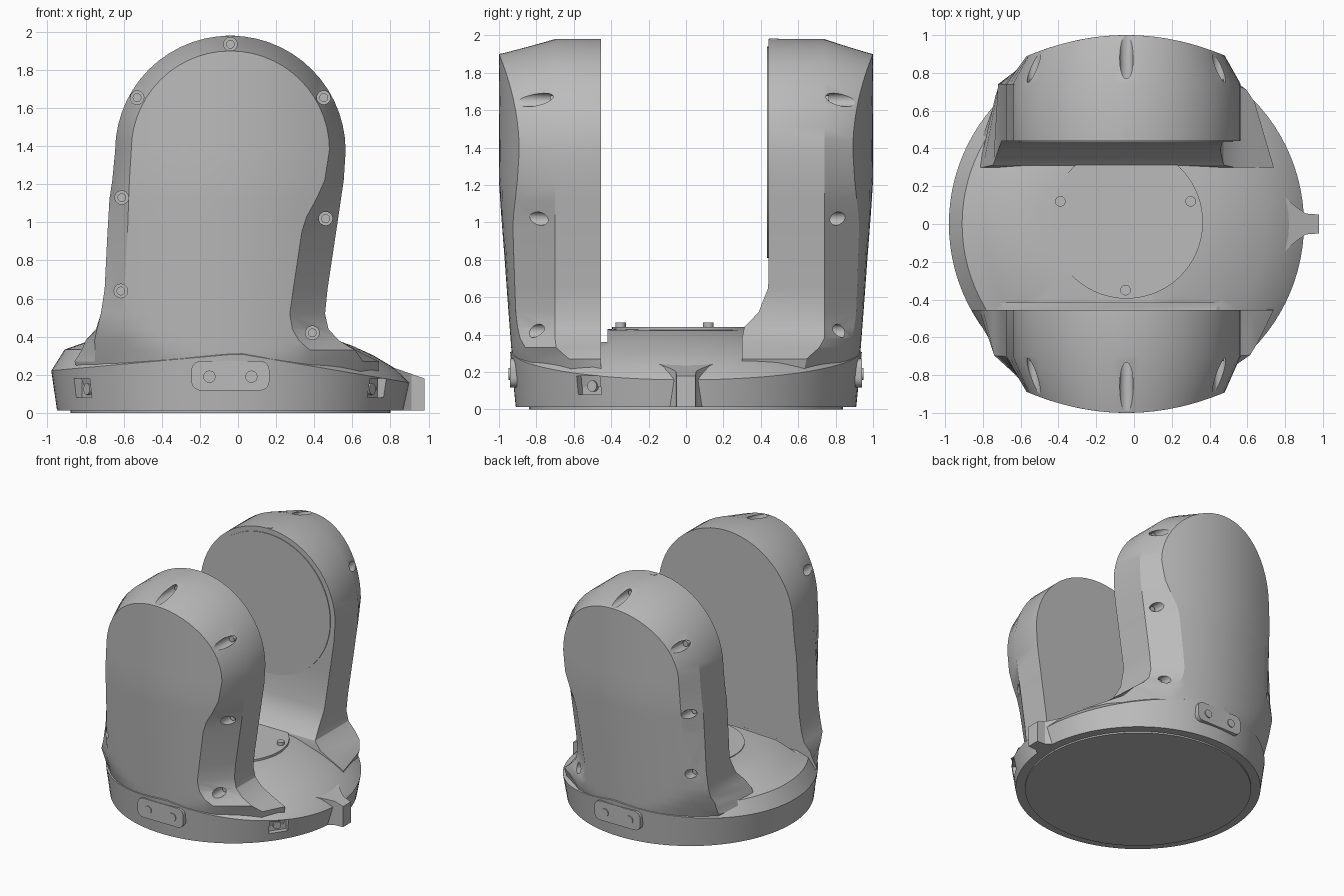
import bpy, bmesh
from math import sin, cos, pi, hypot, radians
from mathutils import Matrix, Vector

if "Cube" in bpy.data.objects:
    bpy.data.objects.remove(bpy.data.objects["Cube"])

CX = -0.04  # axis of the round base

grey = bpy.data.materials.new("housing grey")
grey.use_nodes = True
grey.diffuse_color = (0.5, 0.5, 0.5, 1)
grey.node_tree.nodes["Principled BSDF"].inputs["Base Color"].default_value = (0.5, 0.5, 0.5, 1)


def finish(name, bm, angle=28):
    bmesh.ops.recalc_face_normals(bm, faces=bm.faces)
    mesh = bpy.data.meshes.new(name)
    bm.to_mesh(mesh)
    bm.free()
    ob = bpy.data.objects.new(name, mesh)
    bpy.context.collection.objects.link(ob)
    mesh.materials.append(grey)
    smooth(ob, angle)
    return ob


def smooth(ob, angle=28):
    bpy.ops.object.select_all(action='DESELECT')
    ob.select_set(True)
    bpy.context.view_layer.objects.active = ob
    bpy.ops.object.shade_smooth_by_angle(angle=radians(angle))


def add_cyl(bm, start, axis, length, radius, segments=20):
    axis = Vector(axis).normalized()
    mid = Vector(start) + axis * length / 2
    m = Matrix.Translation(mid) @ axis.to_track_quat('Z', 'Y').to_matrix().to_4x4()
    bmesh.ops.create_cone(bm, cap_ends=True, segments=segments, radius1=radius,
                          radius2=radius, depth=length, matrix=m)


def add_box(bm, loc, size, turn=0.0):
    m = Matrix.Translation(loc) @ Matrix.Rotation(turn, 4, 'Z') @ Matrix.Diagonal((*size, 1))
    return bmesh.ops.create_cube(bm, size=1, matrix=m)["verts"]


def cut(ob, bm):
    tool = finish("cutter", bm)
    tool.hide_render = True
    mod = ob.modifiers.new("cut", 'BOOLEAN')
    mod.operation, mod.solver, mod.object = 'DIFFERENCE', 'EXACT', tool
    bpy.context.view_layer.objects.active = ob
    bpy.ops.object.modifier_apply(modifier=mod.name)
    bpy.data.objects.remove(tool)
    smooth(ob)


# Round base: rings from the foot up over the sloping rim to the floor
def rim_height(x):
    return 0.16 + 0.17 * (0.89 - x) if x > 0 else 0.31 + 0.09 * x


SEG = 96
bm = bmesh.new()
rings = []
for r, rise, extra in [(0.91, None, 0), (0.94, 0, 0), (0.87, 0.26, 0.26), (0.75, 0.52, 0.2),
                       (0.64, 0.7, 0.27), (0.45, 0.95, 0.05), (0.25, 1, 0)]:
    ring = []
    for i in range(SEG):
        c, s = cos(2 * pi * i / SEG), sin(2 * pi * i / SEG)
        rim = rim_height(CX + 0.94 * c)
        z = 0.012 if rise is None else rim + (0.435 - rim) * (rise + extra * max(0, -c))
        ring.append(bm.verts.new((CX + r * c, r * s, z)))
    rings.append(ring)
for a, b in zip(rings, rings[1:]):
    for i in range(SEG):
        j = (i + 1) % SEG
        bm.faces.new((a[i], a[j], b[j], b[i]))
bm.faces.new(rings[0])
bm.faces.new(rings[-1])
base = finish("round_base", bm)

# Groove along the front arm and bolt pockets in the base wall
bm = bmesh.new()
add_box(bm, (-0.08, -0.437, 0.46), (1.3, 0.035, 0.2))
pocket_angles = (radians(-147), radians(-34))
for a in pocket_angles:
    add_box(bm, (CX + 0.93 * cos(a), 0.93 * sin(a), 0.13), (0.1, 0.15, 0.1), a)
cut(base, bm)

bm = bmesh.new()
for a in pocket_angles:
    add_cyl(bm, (CX + 0.86 * cos(a), 0.86 * sin(a), 0.125), (cos(a), sin(a), 0), 0.04, 0.03)
finish("base_bolts", bm)

bm = bmesh.new()
add_cyl(bm, (CX, 0, 0), (0, 0, 1), 0.03, 0.84, 96)
finish("foot_disc", bm)

# Pointed spout on the rim
bm = bmesh.new()
outline = [(0.78, 0.16), (0.86, 0.09), (0.91, 0.055), (0.98, 0.05)]
outline += [(x, -y) for x, y in reversed(outline)]
low = [bm.verts.new((x, y, 0.012)) for x, y in outline]
top = [bm.verts.new((x, y, 0.18 + 0.35 * (0.98 - x))) for x, y in outline]
bm.faces.new(low)
bm.faces.new(top)
for i in range(len(low)):
    j = (i + 1) % len(low)
    bm.faces.new((low[i], low[j], top[j], top[i]))
finish("rim_spout", bm)

# Arm outline: z, outer left, outer right, panel left, panel right
LEVELS = [(0.12, -0.80, 0.74, -0.66, 0.40), (0.27, -0.86, 0.74, -0.68, 0.40),
          (0.33, -0.82, 0.62, -0.66, 0.38), (0.38, -0.80, 0.53, -0.63, 0.32),
          (0.44, -0.745, 0.475, -0.61, 0.285), (0.52, -0.72, 0.457, -0.60, 0.272),
          (0.65, -0.70, 0.47, -0.595, 0.29), (0.95, -0.685, 0.515, -0.58, 0.335),
          (1.03, -0.68, 0.527, -0.577, 0.36), (1.12, -0.675, 0.54, -0.574, 0.41),
          (1.22, -0.66, 0.555, -0.57, 0.455)]
BOLTS = [(-0.04, 1.935), (-0.53, 1.655), (0.45, 1.655), (-0.61, 1.13), (0.46, 1.02),
         (-0.615, 0.64), (0.39, 0.42)]
ACROSS = 14
rows = [((l, z), (r, z), (pl, z), (pr, z)) for z, l, r, pl, pr in LEVELS]
for k in range(15):
    a = pi / 2 * k / 14
    c, s = cos(a), sin(a)
    rows.append(((CX - 0.605 * c, 1.375 + 0.605 * s), (CX + 0.605 * c, 1.375 + 0.605 * s),
                 (CX - 0.52 * c, 1.38 + 0.52 * s), (CX + 0.52 * c, 1.38 + 0.52 * s)))


def panel_depth(x, z):
    return 1.0 - 0.4 * (x - CX) ** 2 - 0.075 * max(0, 1.2 - z)


def arm(name, side, seam, inner, fillet):
    def point(x, depth, z):
        limit = 0.93 + 0.3 * (z - 0.25)
        k = min(1, limit / hypot(x - CX, depth))
        return CX + (x - CX) * k, side * depth * k, z

    bm = bmesh.new()
    grid = []
    for (lx, lz), (rx, rz), (px, pz), (qx, qz) in rows:
        toe = fillet * (max(0, 0.66 - max(lz, 0.43)) / 0.23) ** 2
        pts = [point(lx, inner - toe, lz), point(lx, seam, lz)]
        for i in range(ACROSS + 1):
            x = px + (qx - px) * i / ACROSS
            pts.append(point(x, panel_depth(x, pz), pz))
        pts += [point(rx, seam, rz), point(rx, inner - toe, rz)]
        grid.append([bm.verts.new(p) for p in pts])
    n = len(grid[0])
    for a, b in zip(grid, grid[1:]):
        for i in range(n):
            j = (i + 1) % n
            bm.faces.new((a[i], a[j], b[j], b[i]))
    bm.faces.new(grid[0])
    bmesh.ops.remove_doubles(bm, verts=bm.verts, dist=0.0005)
    ob = finish(name, bm)

    # Bolt slots cut along the shoulder, with bolt heads inside
    slots, heads = bmesh.new(), bmesh.new()
    for x, z in BOLTS:
        add_cyl(slots, (x, side * (seam - 0.012), z), (0, side, 0), 0.3, 0.036)
        add_cyl(heads, (x, side * (seam - 0.02), z), (0, side, 0), 0.045, 0.023)
    cut(ob, slots)
    finish(name + "_bolts", heads)

    # Connector plate at the foot of the arm
    bm = bmesh.new()
    add_box(bm, (CX, side * 0.9, 0.195), (0.41, 0.08, 0.155))
    edges = [e for e in bm.edges if abs(e.verts[0].co.y - e.verts[1].co.y) > 0.05]
    bmesh.ops.bevel(bm, geom=edges, offset=0.05, segments=5, affect='EDGES', profile=0.5)
    finish(name + "_connector_plate", bm)
    bm = bmesh.new()
    for dx in (-0.11, 0.11):
        add_cyl(bm, (CX + dx, side * 0.92, 0.19), (0, side, 0), 0.028, 0.032)
    finish(name + "_connector_pins", bm)


arm("front_arm", -1, 0.70, 0.455, 0.0)
arm("back_arm", 1, 0.74, 0.44, 0.14)

# Bearing cover on the inner side of the back arm, with its top tab
bm = bmesh.new()
add_cyl(bm, (CX, 0.434, 1.375), (0, 1, 0), 0.02, 0.565, 72)
finish("bearing_cover", bm)
bm = bmesh.new()
add_cyl(bm, (CX, 0.47, 1.95), (0, 0, 1), 0.032, 0.025)
finish("bearing_tab", bm)

# Turntable disc and its three bolts on the floor
bm = bmesh.new()
add_cyl(bm, (CX, 0.01, 0.41), (0, 0, 1), 0.031, 0.405, 72)
finish("floor_disc", bm)
bm = bmesh.new()
for x, y in [(-0.39, 0.12), (0.30, 0.12), (-0.045, -0.35)]:
    add_cyl(bm, (x, y, 0.42), (0, 0, 1), 0.045, 0.028)
finish("floor_bolts", bm)
